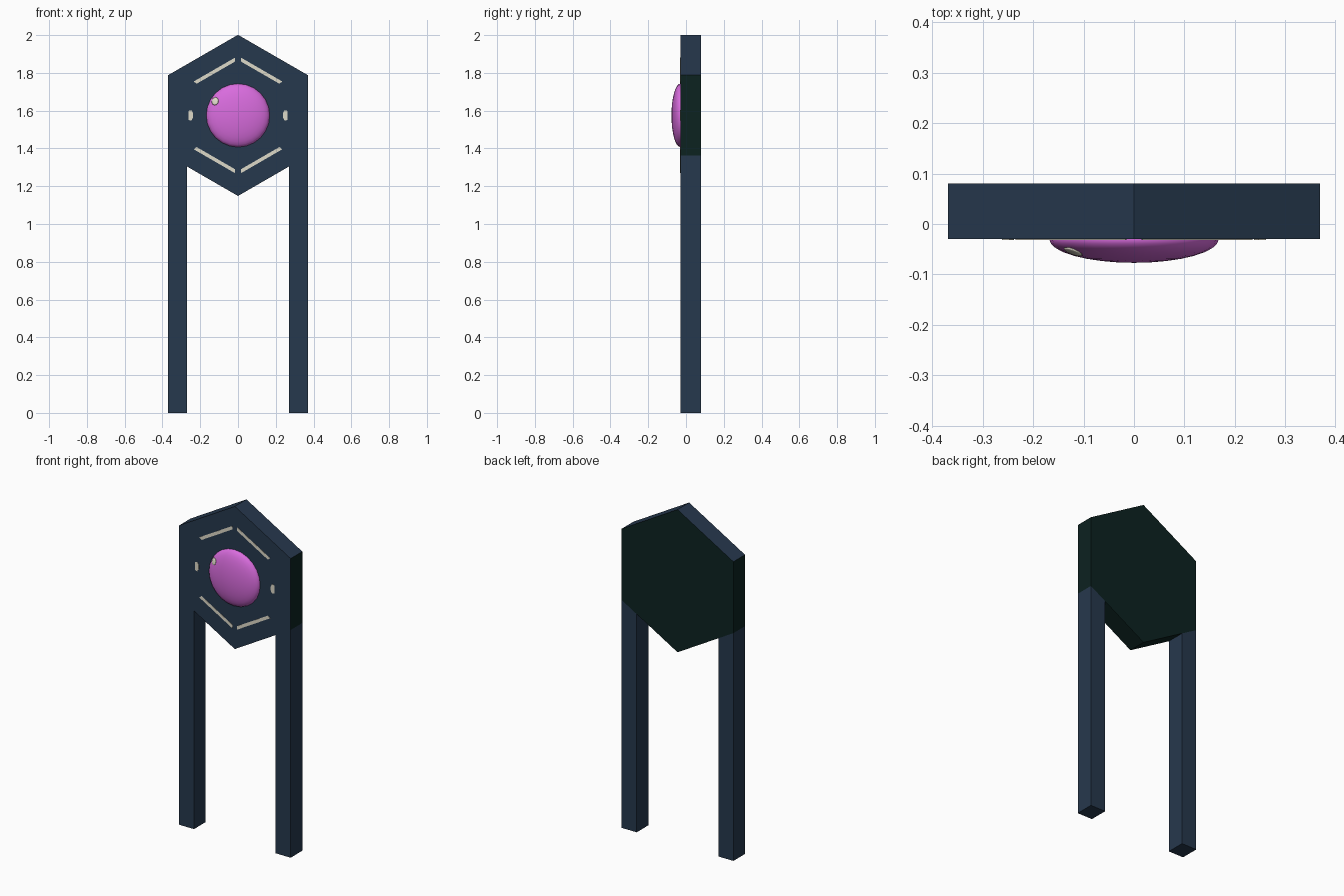
import bpy, bmesh, math
from mathutils import Vector

if "Cube" in bpy.data.objects:
    bpy.data.objects.remove(bpy.data.objects["Cube"])

CZ = 1.575            # height of the hexagon centre
FRONT, BACK = -0.03, 0.08
R = 0.4265            # hexagon corner radius


def srgb(r, g, b):
    f = lambda c: c / 12.92 if c <= 0.04045 else ((c + 0.055) / 1.055) ** 2.4
    return (f(r / 255), f(g / 255), f(b / 255), 1)


def material(name, rgb):
    m = bpy.data.materials.new(name)
    m.diffuse_color = srgb(*rgb)
    m.use_nodes = True
    m.node_tree.nodes["Principled BSDF"].inputs["Base Color"].default_value = m.diffuse_color
    return m


navy = material("navy", (38, 56, 77))
dark = material("dark_green", (12, 34, 32))
pink = material("pink", (217, 108, 222))
cream = material("cream", (222, 218, 200))


def finish(name, bm, mats):
    bmesh.ops.recalc_face_normals(bm, faces=bm.faces)
    me = bpy.data.meshes.new(name)
    bm.to_mesh(me)
    bm.free()
    for m in mats:
        me.materials.append(m)
    ob = bpy.data.objects.new(name, me)
    bpy.context.collection.objects.link(ob)
    return ob


def prism(name, pts, y0, y1, mats, rule=None):
    """Extrude an (x, z) outline from y0 to y1."""
    bm = bmesh.new()
    face = bm.faces.new([bm.verts.new((x, y0, z)) for x, z in pts])
    new = bmesh.ops.extrude_face_region(bm, geom=[face])["geom"]
    bmesh.ops.translate(bm, vec=(0, y1 - y0, 0),
                        verts=[v for v in new if isinstance(v, bmesh.types.BMVert)])
    bmesh.ops.recalc_face_normals(bm, faces=bm.faces)
    if rule:
        for f in bm.faces:
            f.material_index = rule(f.normal)
    return finish(name, bm, mats)


def hex_point(r, i):
    a = math.radians(90 + 60 * i)
    return Vector((r * math.cos(a), CZ + r * math.sin(a)))


# Hexagonal head: navy front and upper slopes, dark sides, underside and back
prism("hexagon_head", [hex_point(R, i) for i in range(6)], FRONT, BACK, [navy, dark],
      lambda n: 0 if n.y < -0.5 or n.z > 0.3 else 1)

# Legs, their tops cut along the lower slopes of the head
low = CZ - R
for side, s in (("left", -1), ("right", 1)):
    outer, inner = R * math.cos(math.pi / 6), 0.27
    k = math.tan(math.pi / 6)
    prism(side + "_leg", [(s * inner, 0), (s * outer, 0),
                          (s * outer, low + outer * k), (s * inner, low + inner * k)],
          FRONT, BACK, [navy])

# Cream bars following the four sloping sides
for i in (0, 2, 3, 5):
    a0, a1 = hex_point(0.294, i), hex_point(0.294, i + 1)
    b0, b1 = hex_point(0.315, i), hex_point(0.315, i + 1)
    t0, t1 = (0.06, 0.86) if i in (0, 3) else (0.14, 0.94)
    prism(f"cream_bar_{i}", [a0.lerp(a1, t0), a0.lerp(a1, t1), b0.lerp(b1, t1), b0.lerp(b1, t0)],
          FRONT - 0.0015, FRONT + 0.002, [cream])

# Small cream marks beside the dome
for side, s in (("left", -1), ("right", 1)):
    prism(side + "_mark", [(s * x, CZ + z) for x, z in
                           ((0.262, -0.024), (0.262, 0.024), (0.247, 0.028),
                            (0.238, 0.012), (0.238, -0.012), (0.247, -0.028))],
          FRONT - 0.0015, FRONT + 0.002, [cream])


def ellipsoid(name, centre, radii, mat, direction, seg, rings):
    bm = bmesh.new()
    bmesh.ops.create_uvsphere(bm, u_segments=seg, v_segments=rings, radius=1)
    bmesh.ops.scale(bm, vec=radii, verts=bm.verts)
    for f in bm.faces:
        f.smooth = True
    ob = finish(name, bm, [mat])
    ob.location = centre
    ob.rotation_euler = Vector(direction).to_track_quat('Z', 'Y').to_euler()
    return ob


# Pink dome and its small cream glint
DR, DD = 0.168, 0.047
ellipsoid("pink_dome", (0, FRONT, CZ), (DR, DR, DD), pink, (0, -1, 0), 24, 16)
gx, gz = -0.121, 0.075
gy = -DD * math.sqrt(1 - (gx * gx + gz * gz) / DR ** 2)
ellipsoid("dome_glint", (gx, FRONT + gy, CZ + gz), (0.02, 0.022, 0.004), cream,
          (gx / DR ** 2, gy / DD ** 2, gz / DR ** 2), 10, 6)
